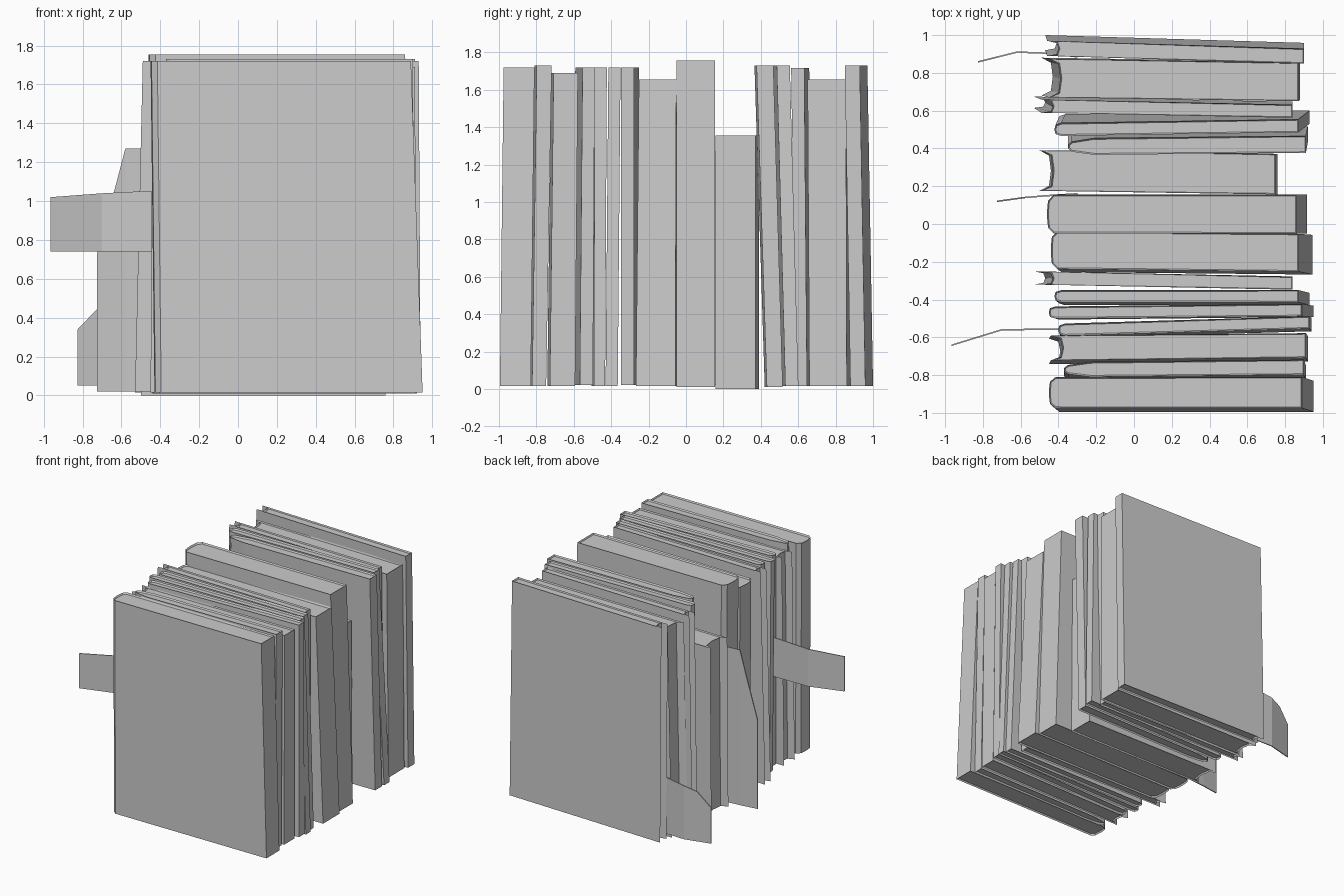
import bpy, bmesh

cube = bpy.data.objects.get("Cube")
if cube:
    bpy.data.objects.remove(cube, do_unlink=True)

grey = bpy.data.materials.new("plain grey")
grey.use_nodes = True
colour = (0.6, 0.6, 0.6, 1)
grey.diffuse_color = colour
grey.node_tree.nodes["Principled BSDF"].inputs["Base Color"].default_value = colour

# End shapes on the -x side: (offset in x, share of the thickness)
ENDS = {
    "round": [(0.035, 0), (0.005, 0.15), (0, 0.4), (0, 0.6), (0.005, 0.85), (0.035, 1)],
    "flare": [(0, 0), (0.05, 0.13), (0.06, 0.5), (0.05, 0.87), (0, 1)],
    "paper": [(0.14, 0), (0.02, 0.2), (0, 0.4), (0, 0.6), (0.02, 0.8), (0.14, 1)],
}


def finish(bm, name):
    bmesh.ops.recalc_face_normals(bm, faces=bm.faces)
    mesh = bpy.data.meshes.new(name)
    bm.to_mesh(mesh)
    bm.free()
    mesh.materials.append(grey)
    obj = bpy.data.objects.new(name, mesh)
    bpy.context.collection.objects.link(obj)
    return obj


def book(name, end, low, high, z0, z1, yaw=0.0):
    """Loft between outlines (left, right, front, back) at the foot and the head."""
    bm = bmesh.new()
    rings = []
    for (left, right, front, back), z in ((low, z0), (high, z1)):
        outline = [(left + dx, front + t * (back - front)) for dx, t in ENDS[end]]
        outline += [(right, back), (right, front)]
        rings.append([bm.verts.new((x, y + yaw * (x - 0.2), z)) for x, y in outline])
    n = len(rings[0])
    for i in range(n):
        j = (i + 1) % n
        bm.faces.new((rings[0][i], rings[0][j], rings[1][j], rings[1][i]))
    caps = [bm.faces.new(rings[0][::-1]), bm.faces.new(rings[1])]
    bmesh.ops.recalc_face_normals(bm, faces=bm.faces)
    # Page block set slightly below the cover edges
    for cap in caps:
        bmesh.ops.inset_individual(bm, faces=[cap], thickness=0.008, depth=-0.012)
    finish(bm, name)


def slip(name, path, outline, thick=0.008):
    """Paper marker: an outline in x, z bent along a path of x, y."""
    def bend(x):
        for (xa, ya), (xb, yb) in zip(path, path[1:]):
            if x >= xb:
                break
        return ya + (yb - ya) * (x - xa) / (xb - xa)
    bm = bmesh.new()
    sides = [[[bm.verts.new((x, bend(x) + s, z)) for z in (lo, hi)]
              for x, lo, hi in outline] for s in (-thick / 2, thick / 2)]
    for strip in sides:
        for a, b in zip(strip, strip[1:]):
            bm.faces.new((a[0], b[0], b[1], a[1]))
    front, back = sides
    for i in range(len(outline) - 1):
        for k in (0, 1):
            bm.faces.new((front[i][k], front[i + 1][k], back[i + 1][k], back[i][k]))
    for i in (0, -1):
        bm.faces.new((front[i][0], front[i][1], back[i][1], back[i][0]))
    finish(bm, name)


# Books from front to back
book("front_thick_book", "round", (-.43, .95, -.995, -.83), (-.45, .89, -.975, -.81), .015, 1.72)
book("front_paperback", "paper", (-.37, .91, -.83, -.755), (-.37, .9, -.805, -.725), .015, 1.73, .01)
book("front_medium_book", "flare", (-.45, .92, -.735, -.60), (-.44, .91, -.715, -.585), .015, 1.69, .01)
book("thin_book_1", "round", (-.39, .94, -.59, -.52), (-.4, .93, -.575, -.51), .02, 1.72, .03)
book("thin_book_2", "round", (-.43, .95, -.50, -.44), (-.45, .89, -.495, -.43), .015, 1.72, .01)
book("thin_book_3", "round", (-.4, .93, -.43, -.365), (-.42, .87, -.415, -.35), .015, 1.72)
book("thin_book_4", "flare", (-.53, .84, -.335, -.265), (-.49, .84, -.335, -.265), .02, 1.72, -.02)
book("middle_thick_book", "round", (-.42, .945, -.26, -.05), (-.44, .87, -.245, -.045), .015, 1.655, -.01)
book("tallest_book", "round", (-.44, .915, -.05, .155), (-.46, .86, -.05, .155), .01, 1.755)
book("short_book", "flare", (-.5, .76, .165, .38), (-.49, .75, .165, .38), 0, 1.355, -.015)
book("leaning_paperback", "paper", (-.35, .92, .425, .51), (-.35, .91, .37, .46), .01, 1.73, .01)
book("leaning_book_1", "round", (-.4, .93, .52, .59), (-.42, .87, .475, .545), .015, 1.73, .015)
book("leaning_book_2", "flare", (-.53, .84, .60, .66), (-.49, .84, .575, .645), .015, 1.715, -.02)
book("rear_thick_book", "flare", (-.49, .88, .67, .87), (-.45, .87, .66, .865), .015, 1.655, -.015)
book("rear_book", "flare", (-.47, .9, .90, .98), (-.46, .9, .87, .95), .015, 1.73, -.03)

# Paper markers sticking out between the books
slip("front_marker", [(-.3, -.555), (-.7, -.56), (-.96, -.64)],
     [(-.3, .74, 1.06), (-.7, .74, 1.04), (-.965, .74, 1.02)])
slip("middle_marker", [(-.3, .16), (-.46, .15), (-.58, .14), (-.725, .12)],
     [(-.3, .02, 1.27), (-.46, .02, 1.27), (-.58, .02, 1.27), (-.64, .02, 1.04), (-.725, .02, .73)])
slip("rear_marker", [(-.3, .885), (-.48, .905), (-.62, .91), (-.82, .86)],
     [(-.3, .05, .5), (-.48, .05, .5), (-.62, .05, .48), (-.72, .05, .45), (-.825, .05, .34)])
